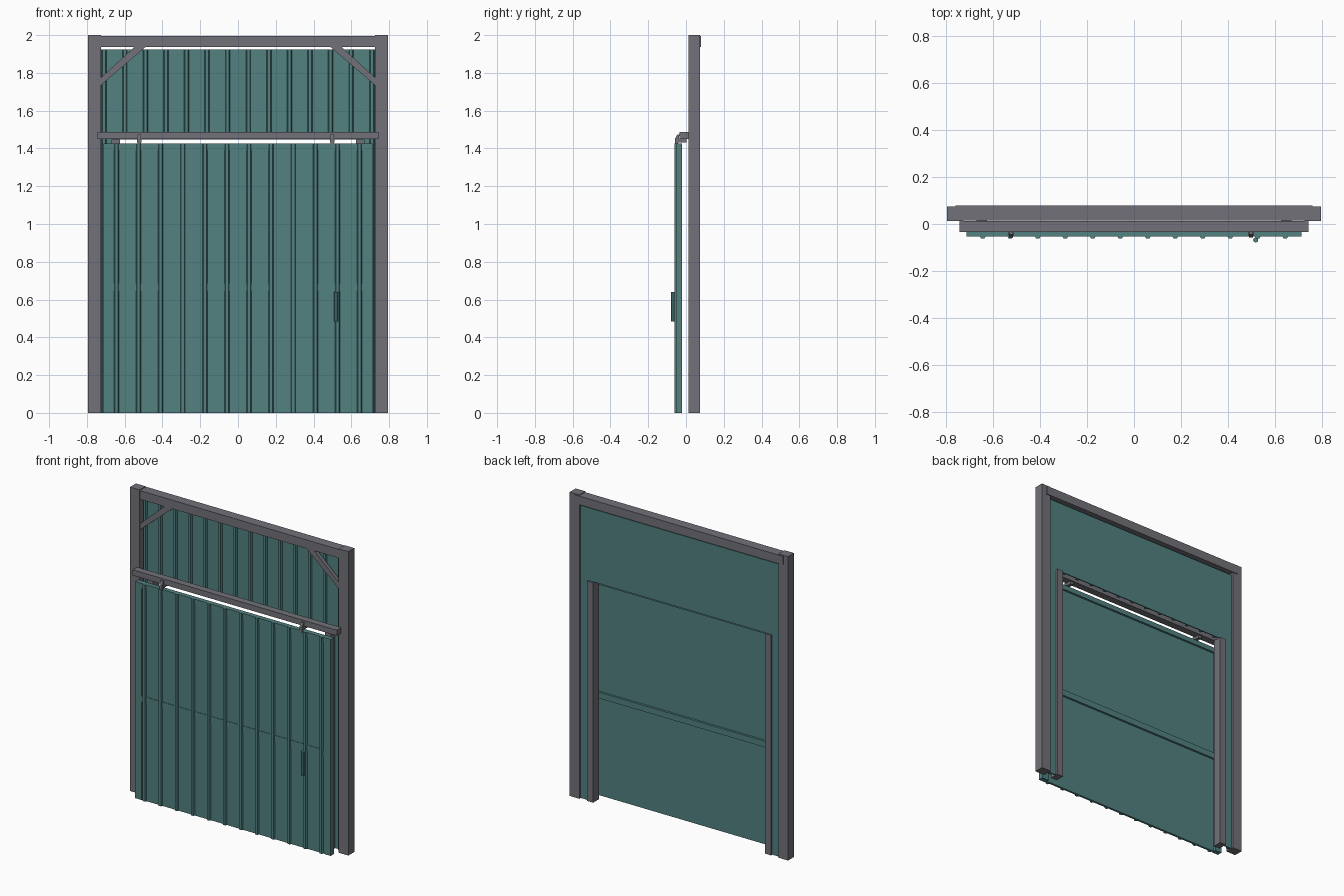
import bpy, bmesh

cube = bpy.data.objects.get("Cube")
if cube:
    bpy.data.objects.remove(cube, do_unlink=True)


def material(name, rgb):
    m = bpy.data.materials.new(name)
    m.use_nodes = True
    m.diffuse_color = (*rgb, 1)
    m.node_tree.nodes["Principled BSDF"].inputs["Base Color"].default_value = (*rgb, 1)
    return m


GREY = material("grey steel", (0.165, 0.165, 0.19))
TEAL = material("teal paint", (0.085, 0.22, 0.22))


def finish(name, bm, mat):
    bmesh.ops.recalc_face_normals(bm, faces=bm.faces)
    mesh = bpy.data.meshes.new(name)
    bm.to_mesh(mesh)
    bm.free()
    mesh.materials.append(mat)
    ob = bpy.data.objects.new(name, mesh)
    bpy.context.collection.objects.link(ob)
    return ob


def prism(name, points, offset, mat):
    """Extrude a closed outline along an offset."""
    bm = bmesh.new()
    face = bm.faces.new([bm.verts.new(p) for p in points])
    grown = bmesh.ops.extrude_face_region(bm, geom=[face])["geom"]
    verts = [v for v in grown if isinstance(v, bmesh.types.BMVert)]
    bmesh.ops.translate(bm, verts=verts, vec=offset)
    # close the starting side if the extrusion removed it
    edges = [e for e in bm.edges if e.is_boundary]
    if edges:
        bmesh.ops.holes_fill(bm, edges=edges)
    return finish(name, bm, mat)


def box(name, x, y, z, mat):
    outline = [(x[0], y[0], z[0]), (x[1], y[0], z[0]), (x[1], y[1], z[0]), (x[0], y[1], z[0])]
    return prism(name, outline, (0, 0, z[1] - z[0]), mat)


def rib(name, x, front, back, z):
    """Raised trapezoid rib of the sheet metal."""
    outline = [(x - 0.013, back, z[0]), (x - 0.008, front, z[0]),
               (x + 0.008, front, z[0]), (x + 0.013, back, z[0])]
    return prism(name, outline, (0, 0, z[1] - z[0]), TEAL)


def span(side, a, b):
    return sorted((side * a, side * b))


DOOR_TOP, OPENING_TOP, WALL_TOP = 1.425, 1.447, 1.925

# Outer frame, door jambs and side wall strips
for side, label in ((1, "left"), (-1, "right")):
    box(label + "_post", span(side, 0.725, 0.795), (0.012, 0.074), (0, 2), GREY)
    box(label + "_jamb", span(side, 0.626, 0.67), (0.012, 0.072), (0, OPENING_TOP), GREY)
    box(label + "_wall_strip", span(side, 0.67, 0.726), (0.053, 0.06), (0, OPENING_TOP), TEAL)
    brace = [(0.726, 1.735), (0.726, 1.775), (0.547, 1.938), (0.488, 1.938)]
    prism(label + "_brace", [(side * x, 0.014, z) for x, z in brace], (0, 0.024, 0), GREY)
box("top_beam", (-0.76, 0.76), (0.014, 0.079), (1.938, 1.995), GREY)

# Upper wall with ribs; the outermost ribs run to the ground
box("upper_wall", (-0.726, 0.726), (0.053, 0.06), (OPENING_TOP, WALL_TOP), TEAL)
for i in range(14):
    foot = 0 if i in (0, 13) else OPENING_TOP
    rib("wall_rib", (i - 6.5) * 0.109, 0.04, 0.053, (foot, WALL_TOP))

# Sliding door sheet, ribs and frame
box("door_sheet", (-0.712, 0.712), (-0.05, -0.036), (0, DOOR_TOP), TEAL)
for i in range(12):
    rib("door_rib", (i - 5.5) * 0.117, -0.061, -0.05, (0, DOOR_TOP))
for side, label in ((1, "left"), (-1, "right")):
    box(label + "_door_stile", span(side, 0.665, 0.712), (-0.053, -0.02), (0, DOOR_TOP), TEAL)
for label, low, high in (("middle", 0.645, 0.685), ("top", 1.393, DOOR_TOP)):
    box(label + "_door_rail", (-0.665, 0.665), (-0.053, -0.022), (low, high), TEAL)

# Door handle
bpy.ops.mesh.primitive_cylinder_add(vertices=8, radius=0.011, depth=0.155,
                                    location=(0.518, -0.068, 0.5625))
handle = bpy.context.object
handle.name = "door_handle"
handle.data.materials.append(TEAL)

# Sliding track and door hangers
box("track", (-0.743, 0.743), (-0.034, 0.012), (1.45, 1.487), GREY)
for x in (-0.523, 0.498):
    strap = [(-0.034, 1.475), (-0.044, 1.475), (-0.057, 1.455), (-0.057, 1.415), (-0.045, 1.415)]
    prism("hanger_strap", [(x - 0.009, y, z) for y, z in strap], (0.018, 0, 0), GREY)
    box("hanger_axle", (x - 0.012, x + 0.012), (-0.05, 0.003), (1.432, 1.451), GREY)
